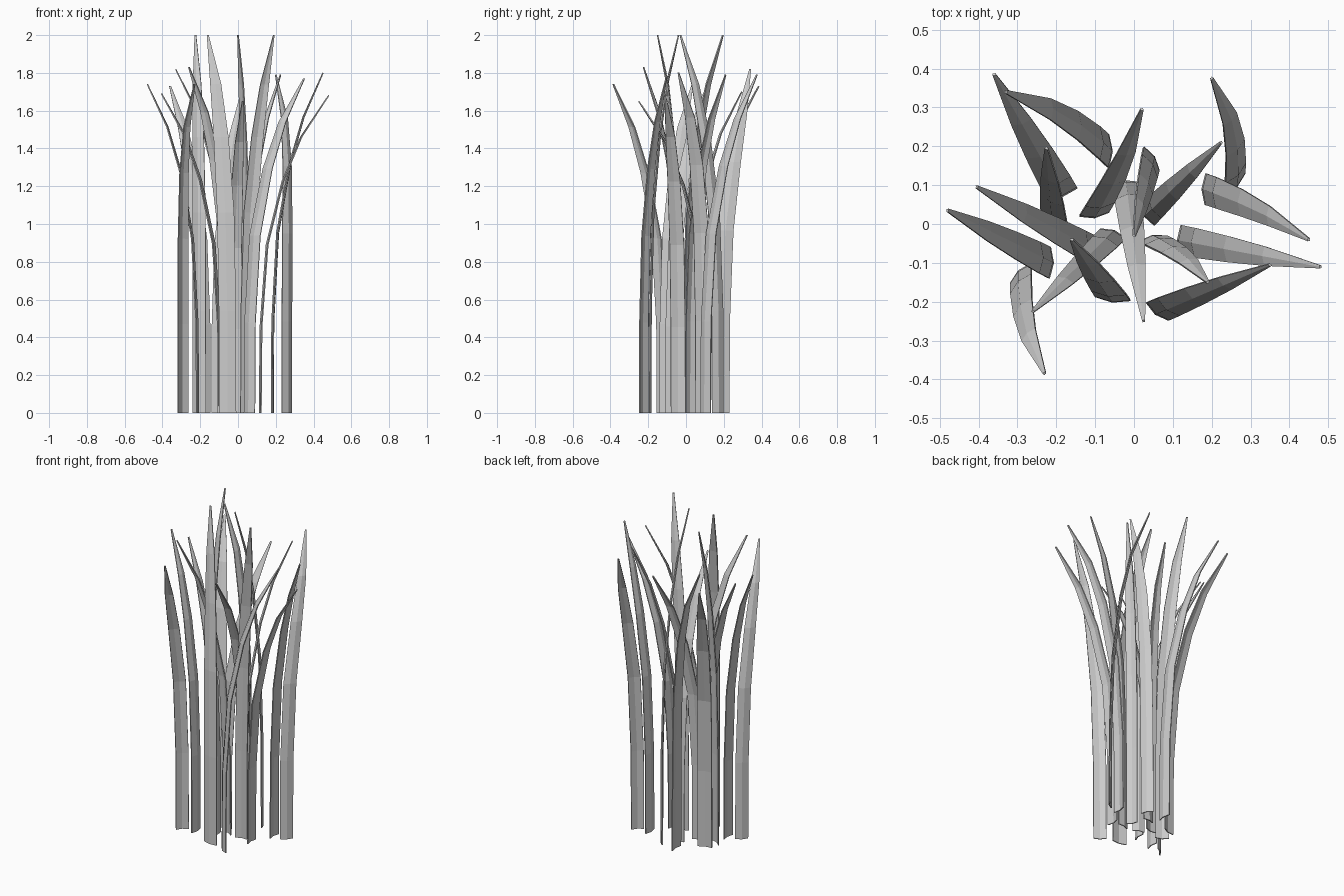
import bpy
from mathutils import Vector

# Each blade: base edge start (x, y), base edge end (x, y), tip (x, y, z), sideways bow
BLADES = [
    (-.225, .065, -.145, .09, -.36, .385, 1.73, 0), (-.062, .145, -.062, .23, -.33, .34, 1.82, -.02),
    (.235, .075, .287, .127, .20, .375, 1.79, -.025), (-.14, .017, -.065, .027, .02, .295, 1.70, -.01),
    (.015, .05, .05, -.005, .225, .21, 1.79, 0), (-.24, .017, -.172, -.023, -.225, .195, 2.0, 0),
    (-.10, -.11, -.09, -.035, -.405, .095, 1.69, 0), (-.215, -.14, -.212, -.06, -.48, .035, 1.74, 0),
    (.18, .05, .182, .13, .45, -.04, 1.80, .01), (.118, -.08, .118, -.003, .48, -.11, 1.68, 0),
    (.03, -.205, .087, -.25, .35, -.105, 1.77, 0), (.012, -.043, .085, -.028, .19, -.15, 2.0, .012),
    (-.055, .10, .015, .11, .025, -.25, 1.65, 0), (-.10, -.19, -.01, -.20, -.16, -.04, 2.0, 0),
    (-.085, -.01, -.02, -.035, -.26, -.225, 1.83, 0), (-.32, -.15, -.267, -.10, -.23, -.385, 1.74, -.018),
    (.028, .20, .067, .14, 0, -.03, 2.0, 0),
]
# Shared blade shape per level: height fraction, lean fraction, width fraction
LEVELS = [(0, 0, 1), (.27, .01, 1), (.53, .10, .99), (.73, .33, .87), (.87, .60, .64), (1, 1, .1)]
DEPTH = .009      # hollow of the folded blade


def blade(i, ax, ay, bx, by, tx, ty, tz, bow):
    a, b, tip = Vector((ax, ay, 0)), Vector((bx, by, 0)), Vector((tx, ty, 0))
    mid = (a + b) / 2
    half = (b - a) / 2
    lean = tip - mid
    side = Vector((-lean.y, lean.x, 0)).normalized()
    back = Vector((-half.y, half.x, 0)).normalized()
    if back.dot(lean) > 0:
        back, half = -back, -half
    verts, faces = [], []
    for h, s, w in LEVELS:
        c = mid + lean * s + side * (4 * s * (1 - s) * bow) + Vector((0, 0, h * tz))
        for u, d in ((-1, -.5), (0, .5), (1, -.5)):
            verts.append(c + half * u * w + back * d * DEPTH * w)
    for r in range(len(LEVELS) - 1):
        for k in range(2):
            p = r * 3 + k
            faces.append((p, p + 1, p + 4, p + 3))
    me = bpy.data.meshes.new(f"grass_blade_{i}")
    me.from_pydata(verts, [], faces)
    ob = bpy.data.objects.new(f"grass_blade_{i}", me)
    bpy.context.collection.objects.link(ob)
    # thin leaf thickness
    m = ob.modifiers.new("thickness", 'SOLIDIFY')
    m.thickness = .006
    m.offset = 0


for i, data in enumerate(BLADES):
    blade(i + 1, *data)
